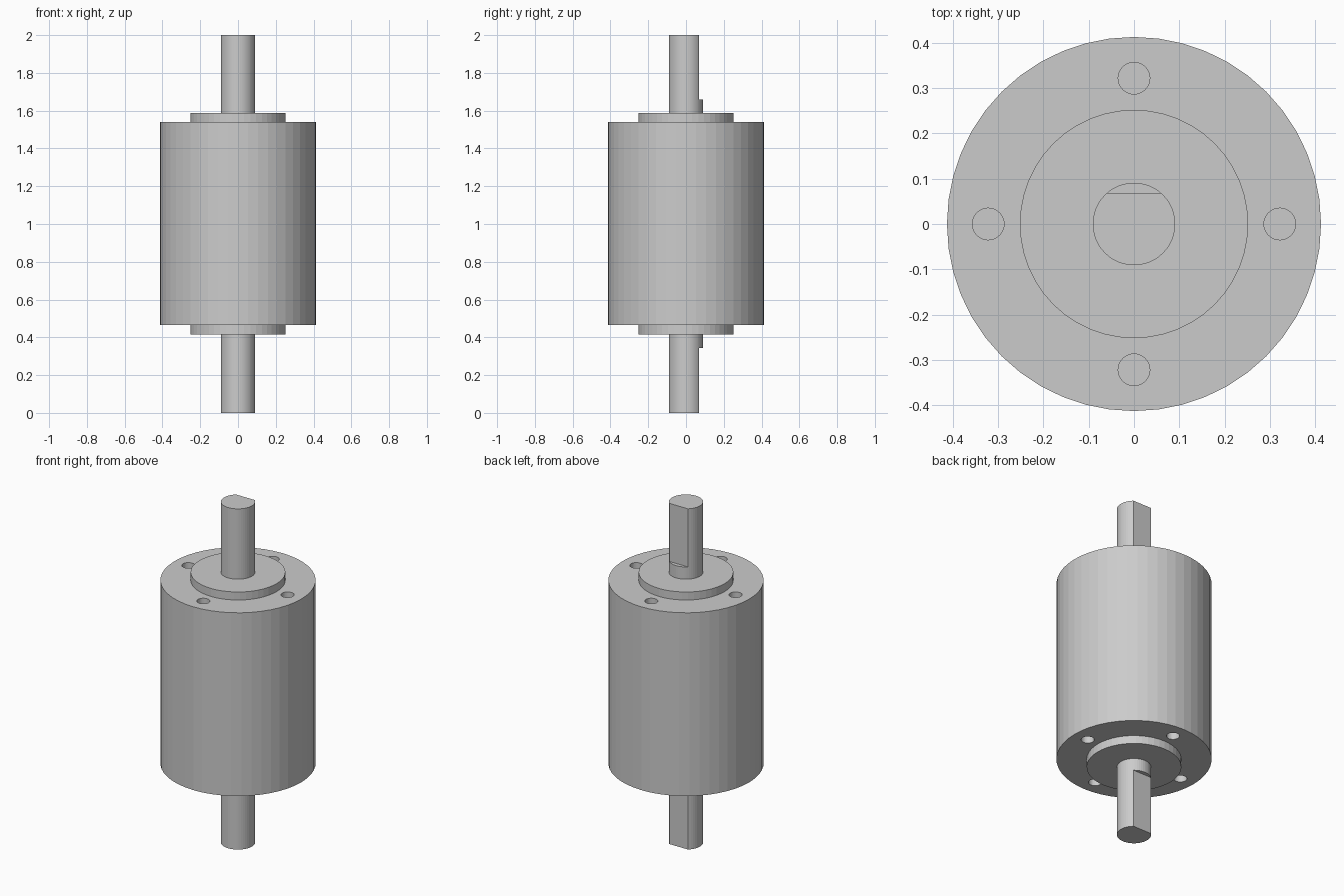
import bpy, math

if "Cube" in bpy.data.objects:
    bpy.data.objects.remove(bpy.data.objects["Cube"])

MID = 1.0
SIDES = 48


def cylinder(name, r, z0, z1, x=0, y=0, sides=SIDES):
    bpy.ops.mesh.primitive_cylinder_add(vertices=sides, radius=r, depth=z1 - z0,
                                        location=(x, y, (z0 + z1) / 2))
    ob = bpy.context.object
    ob.name = name
    return ob


def box(name, size, loc):
    bpy.ops.mesh.primitive_cube_add(size=1, location=loc)
    ob = bpy.context.object
    ob.name = name
    ob.scale = size
    bpy.ops.object.transform_apply(location=False, rotation=False, scale=True)
    return ob


def cut(target, cutters):
    for c in cutters:
        mod = target.modifiers.new("cut", 'BOOLEAN')
        mod.operation = 'DIFFERENCE'
        mod.solver = 'EXACT'
        mod.object = c
        bpy.context.view_layer.objects.active = target
        bpy.ops.object.modifier_apply(modifier=mod.name)
        bpy.data.objects.remove(c)


# Housing with four blind mounting holes in each end
housing = cylinder("motor_housing", 0.413, 0.464, 1.54)
holes = []
for side in (-1, 1):
    end = MID + side * 0.538
    z0, z1 = sorted((end + side * 0.1, end - side * 0.18))
    for i in range(4):
        a = i * math.pi / 2
        holes.append(cylinder("hole_cutter", 0.035, z0, z1,
                              0.322 * math.cos(a), 0.322 * math.sin(a), 32))
cut(housing, holes)

# Raised bearing bosses
cylinder("lower_boss", 0.252, 0.416, 0.47)
cylinder("upper_boss", 0.252, 1.53, 1.587)

# Through shaft with a flat on the back of each end
shaft = cylinder("shaft", 0.091, 0.0, 2.0)
flats = [box("flat_cutter", (0.4, 0.2, 0.544), (0, 0.168, 0.072)),
         box("flat_cutter", (0.4, 0.2, 0.541), (0, 0.168, 1.9295))]
cut(shaft, flats)
